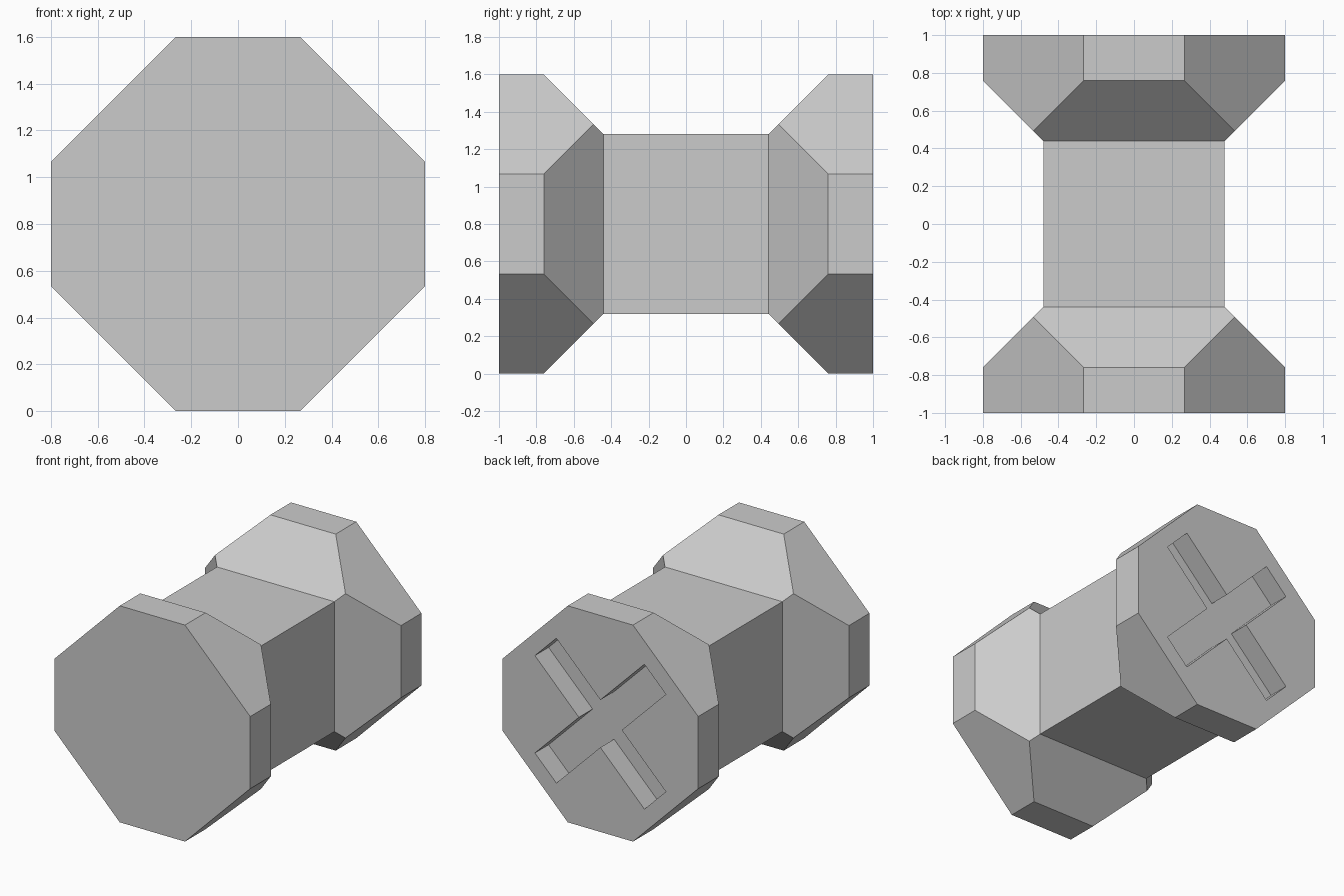
import bpy
import bmesh
from mathutils import Vector

cube = bpy.data.objects.get("Cube")
if cube:
    bpy.data.objects.remove(cube, do_unlink=True)

CENTRE_Z = 0.8
HEAD = 0.8              # half width of the octagonal heads
SHAFT = 0.48            # half width of the square shaft
CORNER = HEAD * 4 / 3   # |x| + |z| limit of the cut corners
ARM, ARM_WIDTH, DEPTH = 0.633, 0.124, 0.16

grey = bpy.data.materials.new("plain grey")
grey.use_nodes = True
colour = (0.6, 0.6, 0.6, 1)
grey.diffuse_color = colour
grey.node_tree.nodes["Principled BSDF"].inputs["Base Color"].default_value = colour


def make_object(name, bm):
    bmesh.ops.recalc_face_normals(bm, faces=bm.faces)
    mesh = bpy.data.meshes.new(name)
    bm.to_mesh(mesh)
    bm.free()
    mesh.materials.append(grey)
    obj = bpy.data.objects.new(name, mesh)
    obj.location.z = CENTRE_Z
    bpy.context.collection.objects.link(obj)
    return obj


# Square spindle: wide head, sloped neck, shaft, sloped neck, wide head
bm = bmesh.new()
half = [(1, HEAD), (0.76, HEAD), (0.44, SHAFT)]
profile = [(-y, r) for y, r in half] + half[::-1]
rings = [[bm.verts.new((sx * r, y, sz * r))
          for sx, sz in ((-1, -1), (1, -1), (1, 1), (-1, 1))]
         for y, r in profile]
for a, b in zip(rings, rings[1:]):
    for i in range(4):
        j = (i + 1) % 4
        bm.faces.new((a[i], a[j], b[j], b[i]))
bm.faces.new(rings[0])
bm.faces.new(rings[-1])

# Cut the head corners to make octagons
for sx in (-1, 1):
    for sz in (-1, 1):
        cut = bmesh.ops.bisect_plane(
            bm, geom=bm.verts[:] + bm.edges[:] + bm.faces[:],
            plane_co=Vector((sx, 0, sz)) * CORNER / 2,
            plane_no=(sx, 0, sz), clear_outer=True)
        edges = [e for e in cut["geom_cut"] if isinstance(e, bmesh.types.BMEdge)]
        bmesh.ops.holes_fill(bm, edges=edges, sides=0)
spindle = make_object("spindle", bm)

# Diagonal cross recess in the back head
bm = bmesh.new()
outline = []
along, across = Vector((1, 0, 1)).normalized(), Vector((-1, 0, 1)).normalized()
for _ in range(4):
    outline += [along * ARM - across * ARM_WIDTH,
                along * ARM + across * ARM_WIDTH,
                along * ARM_WIDTH + across * ARM_WIDTH]
    along, across = across, -along
floor = bm.faces.new([bm.verts.new(p + Vector((0, 1 - DEPTH, 0))) for p in outline])
extruded = bmesh.ops.extrude_face_region(bm, geom=[floor], use_keep_orig=True)
top = [v for v in extruded["geom"] if isinstance(v, bmesh.types.BMVert)]
bmesh.ops.translate(bm, verts=top, vec=(0, DEPTH * 2, 0))
cutter = make_object("cross_cutter", bm)
cutter.hide_render = True

recess = spindle.modifiers.new("cross recess", 'BOOLEAN')
recess.operation = 'DIFFERENCE'
recess.solver = 'EXACT'
recess.object = cutter
bpy.context.view_layer.objects.active = spindle
spindle.select_set(True)
bpy.ops.object.modifier_apply(modifier=recess.name)
bpy.data.objects.remove(cutter, do_unlink=True)
